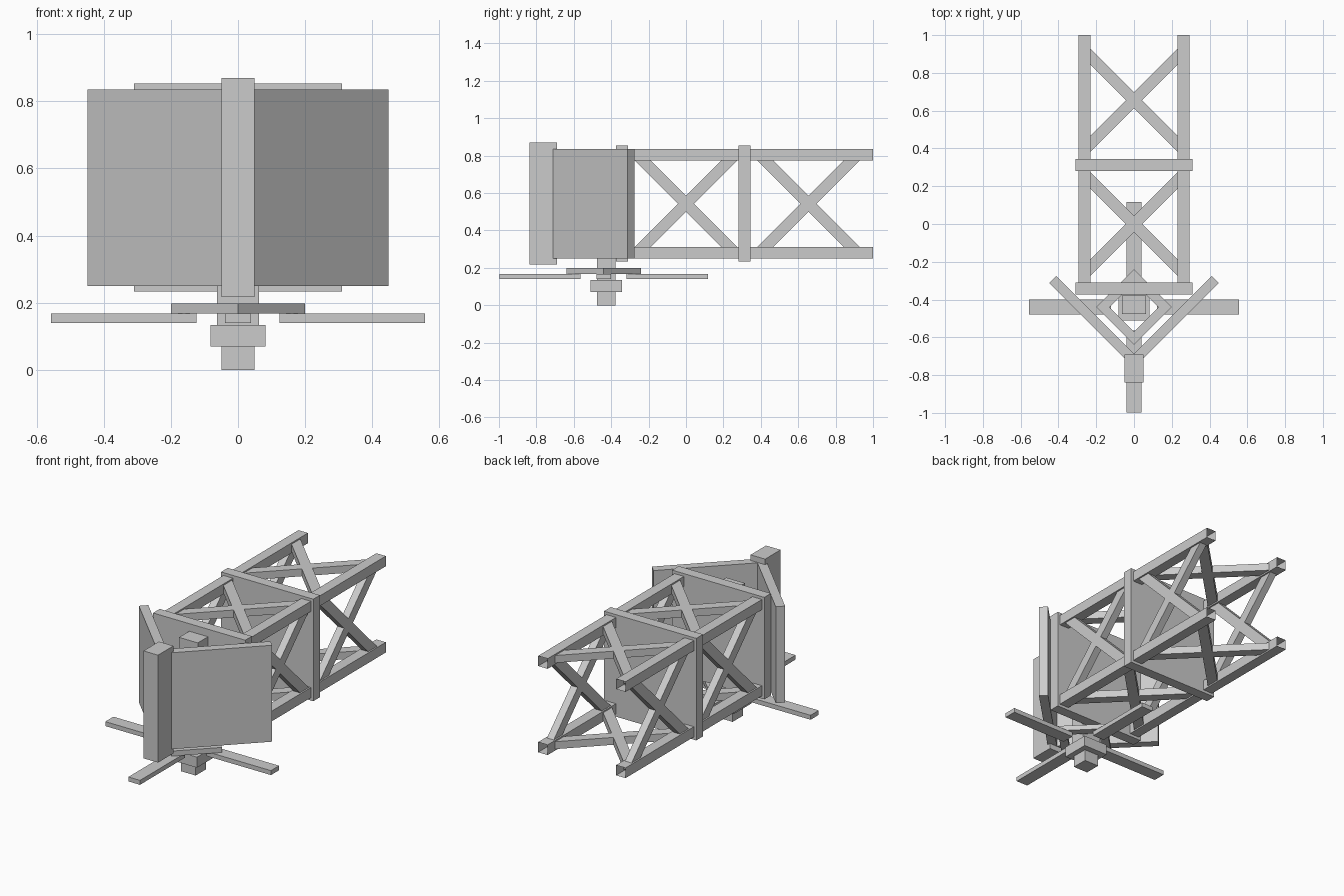
import bpy, bmesh
from math import radians
from mathutils import Matrix, Vector

if "Cube" in bpy.data.objects:
    bpy.data.objects.remove(bpy.data.objects["Cube"])


def finish(name, bm):
    bmesh.ops.recalc_face_normals(bm, faces=bm.faces)
    me = bpy.data.meshes.new(name)
    bm.to_mesh(me)
    bm.free()
    ob = bpy.data.objects.new(name, me)
    bpy.context.collection.objects.link(ob)
    return ob


def box(name, x, y, z, open_back=False):
    """Box from (min, max) ranges, optionally without its +y face."""
    bm = bmesh.new()
    size = [r[1] - r[0] for r in (x, y, z)]
    mid = [(r[0] + r[1]) / 2 for r in (x, y, z)]
    bmesh.ops.create_cube(bm, size=1, matrix=Matrix.Translation(mid) @ Matrix.Diagonal((*size, 1)))
    if open_back:
        back = [f for f in bm.faces if f.calc_center_median().y > y[1] - 1e-4]
        bmesh.ops.delete(bm, geom=back, context='FACES_ONLY')
    return finish(name, bm)


def prism(name, pts, z0, z1):
    """Extrude a flat xy outline from z0 to z1."""
    bm = bmesh.new()
    face = bm.faces.new([bm.verts.new((px, py, z0)) for px, py in pts])
    ext = bmesh.ops.extrude_face_region(bm, geom=[face])
    bmesh.ops.translate(bm, vec=(0, 0, z1 - z0),
                        verts=[v for v in ext['geom'] if isinstance(v, bmesh.types.BMVert)])
    return finish(name, bm)


def brace(name, centre, axis, angle, size):
    """Diagonal bar lying along y, turned about the given axis."""
    bm = bmesh.new()
    m = (Matrix.Translation(centre) @ Matrix.Rotation(radians(angle), 4, axis)
         @ Matrix.Diagonal((*size, 1)))
    bmesh.ops.create_cube(bm, size=1, matrix=m)
    return finish(name, bm)


# Four long tubes of the truss, open at the back
ZC = 0.543
for sx in (-1, 1):
    for sz in (-1, 1):
        xc, zc = sx * 0.262, ZC + sz * 0.262
        box("truss_tube", (xc - 0.032, xc + 0.032), (-0.32, 1.0),
            (zc - 0.031, zc + 0.031), open_back=True)

# Solid bulkheads
for y0 in (-0.373, 0.28):
    box("bulkhead", (-0.31, 0.31), (y0, y0 + 0.064), (0.233, 0.853))

# Crossed braces on the four sides of both bays
L, W, T = 0.72, 0.06, 0.045
for yc in (0.0, 0.655):
    for s in (-1, 1):
        for a in (-45, 45):
            brace("side_brace", (s * 0.262, yc, ZC), 'X', a, (T, L, W))
            brace("flat_brace", (0, yc, ZC + s * 0.262), 'Z', a, (W, L, T))

# V-shaped front plates and the nose post
prism("wedge_plates", [(0, -0.76), (0.448, -0.312), (0.411, -0.275), (0, -0.686),
                       (-0.411, -0.275), (-0.448, -0.312)], 0.25, 0.836)
box("nose_post", (-0.049, 0.049), (-0.838, -0.69), (0.217, 0.87))

# Upright mast, hub and foot
box("mast", (-0.063, 0.063), (-0.476, -0.378), (0.13, 0.81))
box("hub", (-0.082, 0.082), (-0.511, -0.341), (0.07, 0.134))
box("foot", (-0.049, 0.049), (-0.476, -0.378), (0, 0.075))

# Square ring turned 45 degrees around the mast
RC, RO, RI = -0.44, 0.2, 0.13
bm = bmesh.new()
dirs = [Vector(d) for d in ((1, 0, 0), (0, 1, 0), (-1, 0, 0), (0, -1, 0))]
loops = [[bm.verts.new(d * r + Vector((0, RC, z))) for d in dirs]
         for r, z in ((RO, 0.167), (RO, 0.198), (RI, 0.198), (RI, 0.167))]
for i in range(4):
    a, b = loops[i], loops[(i + 1) % 4]
    for j in range(4):
        k = (j + 1) % 4
        bm.faces.new((a[j], a[k], b[k], b[j]))
finish("ring_frame", bm)

# Four flat arms
for s in (-1, 1):
    x0, x1 = sorted((s * 0.123, s * 0.557))
    box("cross_arm", (x0, x1), (RC - 0.039, RC + 0.039), (0.14, 0.167))
    y0, y1 = sorted((RC + s * 0.123, RC + s * 0.557))
    box("long_arm", (-0.039, 0.039), (max(y0, -1.0), y1), (0.14, 0.167))
